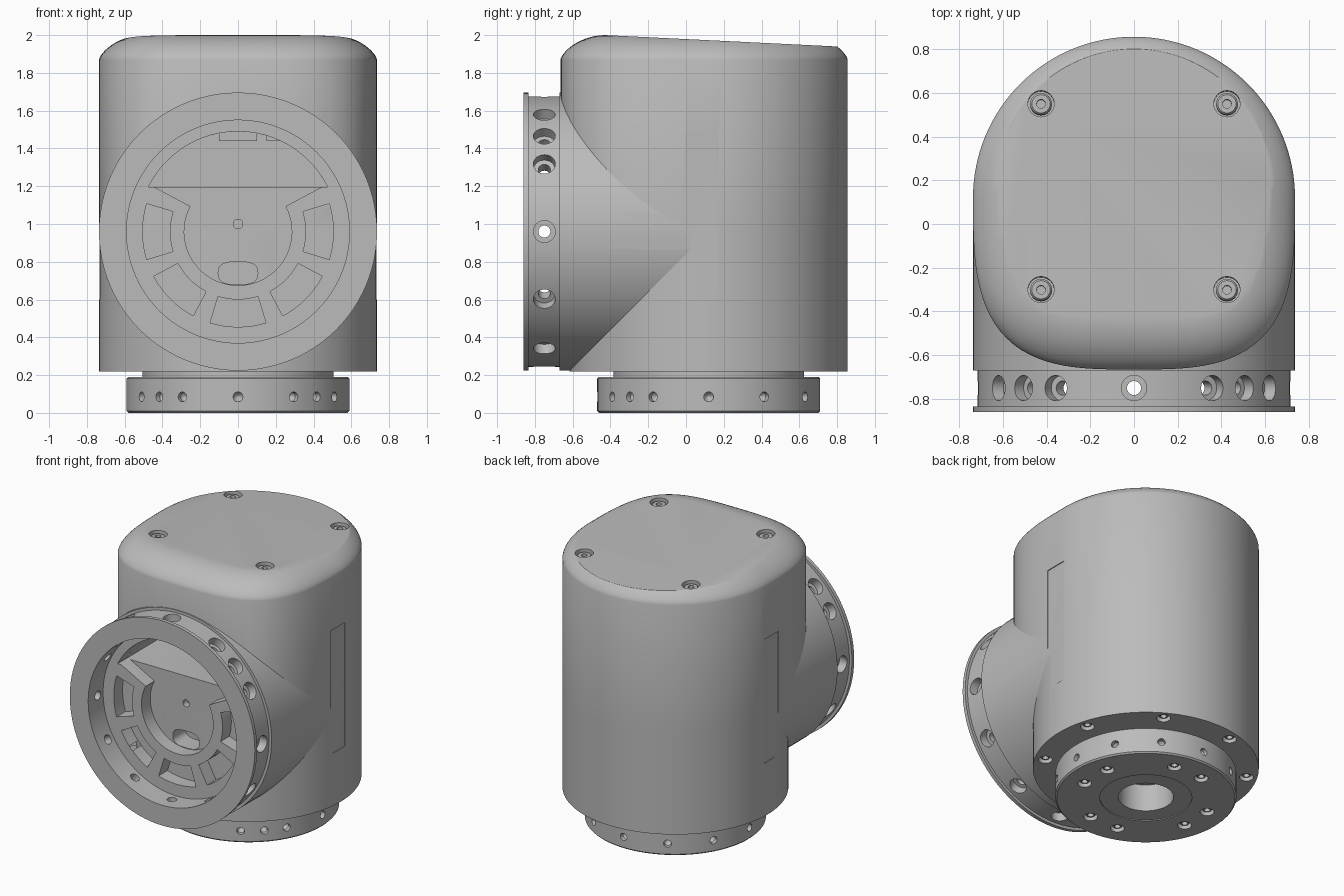
import bpy, bmesh
from math import sin, cos, radians, copysign
from mathutils import Vector, Matrix

if "Cube" in bpy.data.objects:
    bpy.data.objects.remove(bpy.data.objects["Cube"])

grey = bpy.data.materials.new("machined_grey")
grey.use_nodes = True
grey.diffuse_color = (0.5, 0.5, 0.5, 1)
grey.node_tree.nodes["Principled BSDF"].inputs["Base Color"].default_value = (0.5, 0.5, 0.5, 1)

AXIS_Y = 0.12      # vertical axis of the housing
PORT_Z = 0.96      # height of the front port axis
R = 0.736


def finish(name, bm):
    bmesh.ops.remove_doubles(bm, verts=bm.verts, dist=1e-5)
    bmesh.ops.recalc_face_normals(bm, faces=bm.faces)
    mesh = bpy.data.meshes.new(name)
    bm.to_mesh(mesh)
    bm.free()
    mesh.materials.append(grey)
    ob = bpy.data.objects.new(name, mesh)
    bpy.context.collection.objects.link(ob)
    smooth(mesh)
    return ob


def smooth(mesh):
    mesh.shade_smooth()
    mesh.set_sharp_from_angle(angle=radians(30))


def bridge(bm, a, b):
    n = len(a)
    for i in range(n):
        bm.faces.new((a[i], a[(i + 1) % n], b[(i + 1) % n], b[i]))


def at(loc, direction):
    """Frame at loc whose z axis points along direction."""
    q = Vector(direction).to_track_quat('Z', 'Y')
    return Matrix.Translation(loc) @ q.to_matrix().to_4x4()


def lathe(name, profile, frames, seg=24):
    """Turn an (r, z) profile that starts and ends on the axis."""
    bm = bmesh.new()
    for m in frames:
        rings = []
        for r, z in profile:
            if r == 0:
                rings.append([bm.verts.new(m @ Vector((0, 0, z)))])
            else:
                rings.append([bm.verts.new(m @ Vector((r * cos(radians(360 * i / seg)),
                              r * sin(radians(360 * i / seg)), z))) for i in range(seg)])
        for a, b in zip(rings, rings[1:]):
            if len(a) == 1 or len(b) == 1:
                tip, ring = (a, b) if len(a) == 1 else (b, a)
                for i in range(seg):
                    bm.faces.new((tip[0], ring[i], ring[(i + 1) % seg]))
            else:
                bridge(bm, a, b)
    return finish(name, bm)


def prisms(name, items):
    """Extrude (x, z) outlines along y; each item is outline, y0, y1."""
    bm = bmesh.new()
    for poly, y0, y1 in items:
        a, b = ([bm.verts.new((x, y, z)) for x, z in poly] for y in (y0, y1))
        bridge(bm, a, b)
        bm.faces.new(a)
        bm.faces.new(b)
    return finish(name, bm)


def arc(r, a0, a1, n=24):
    angles = [radians(a0 + (a1 - a0) * i / n) for i in range(n + 1)]
    return [(r * cos(a), PORT_Z + r * sin(a)) for a in angles]


def rect(x0, x1, z0, z1):
    return [(x0, z0), (x1, z0), (x1, z1), (x0, z1)]


def cut(ob, cutters):
    for c in cutters:
        mod = ob.modifiers.new(c.name, 'BOOLEAN')
        mod.operation, mod.solver, mod.object = 'DIFFERENCE', 'EXACT', c
    bpy.context.view_layer.update()
    graph = bpy.context.evaluated_depsgraph_get()
    mesh = bpy.data.meshes.new_from_object(ob.evaluated_get(graph))
    ob.modifiers.clear()
    ob.data = mesh
    smooth(mesh)


# Housing: round below, squared-off front above, rounded lid
def outline(bm, z, square, inset=0.0, n=128):
    ring = []
    for i in range(n):
        c, s = cos(radians(360 * i / n)), sin(radians(360 * i / n))
        front = square and s < -1e-6
        p, b = (3.2, 0.785) if front else (2, R)
        r = (abs(c / R) ** p + abs(s / b) ** p) ** (-1 / p)
        x, y = r * c, r * s
        normal = Vector((copysign(abs(x / R) ** (p - 1) / R, x),
                         copysign(abs(y / b) ** (p - 1) / b, y))).normalized()
        ring.append(bm.verts.new((x - inset * normal.x, AXIS_Y + y - inset * normal.y, z)))
    return ring


bm = bmesh.new()
rings = [outline(bm, 0.22, False), outline(bm, PORT_Z, False),
         outline(bm, PORT_Z, True), outline(bm, 1.87, True)]
for i in range(1, 13):
    u = (i / 12) ** 1.5
    rings.append(outline(bm, 1.87 + 0.13 * (1 - (1 - u) ** 2) ** 0.7, True, 0.24 * u))
for a, b in zip(rings, rings[1:]):
    bridge(bm, a, b)
bm.faces.new(rings[0])
bmesh.ops.remove_doubles(bm, verts=bm.verts, dist=1e-5)
# Sloping flat top
bmesh.ops.bisect_plane(bm, geom=bm.verts[:] + bm.edges[:] + bm.faces[:], plane_co=(0, -0.43, 2),
                       plane_no=(0, 0.049, 1), clear_outer=True)
bmesh.ops.holes_fill(bm, edges=[e for e in bm.edges if e.is_boundary])
housing = finish("housing", bm)

# Front port with neck and flange
port = lathe("front_port", [(0, 0.118), (R, 0.118), (R, -0.67), (0.716, -0.67), (0.716, -0.834),
             (R, -0.834), (R, -0.86), (0.59, -0.86), (0.59, -0.69), (0, -0.69)],
             [at((0, 0, PORT_Z), (0, 1, 0))], 96)

# Base plate with central bore
base = lathe("base_plate", [(0, 0.2), (0.18, 0.2), (0.18, 0.006), (0.3, 0.006), (0.3, 0),
             (0.58, 0), (0.59, 0.01), (0.59, 0.182), (0.582, 0.19), (0.505, 0.19),
             (0.505, 0.225), (0, 0.225)], [at((0, AXIS_Y, 0), (0, 0, 1))], 96)

# Port openings: keyhole pocket, windows, deep upper cavity, slot and pin hole
keyhole = arc(0.53, 28, 152) + arc(0.285, 152, 388, 40)
windows = [arc(0.505, a - 17, a + 17, 8) + arc(0.36, a + 17, a - 17, 8)
           for a in (180, 225, 270, 315, 360)]
pockets = prisms("pocket_cutter", [(p, -0.75, -0.59) for p in [keyhole] + windows])
slot = [(0.105 * copysign(abs(cos(radians(t))) ** 0.7, cos(radians(t))),
         0.74 + 0.06 * copysign(abs(sin(radians(t))) ** 0.7, sin(radians(t))))
        for t in range(0, 360, 15)]
cavity = prisms("cavity_cutter", [(arc(0.53, 26.5, 153.5), -0.72, 0.2), (slot, -0.65, -0.45)])
pin_hole = lathe("pin_cutter", [(0, -0.05), (0.025, -0.05), (0.025, 0.05), (0, 0.05)],
                 [at((0, -0.59, 1.0), (0, -1, 0))])

# Radial holes: every 30 degrees with two extra at 45
spread = list(range(0, 360, 30)) + [45, 135]
port_dirs = [Vector((cos(radians(a)), 0, sin(radians(a)))) for a in spread]
port_holes = lathe("port_hole_cutter", [(0, -0.2), (0.032, -0.2), (0.032, -0.06), (0.058, -0.06),
                   (0.058, 0.012), (0, 0.012)],
                   [at(Vector((0, -0.75, PORT_Z)) + d * 0.716, d) for d in port_dirs])
base_dirs = [Vector((cos(radians(a)), -sin(radians(a)), 0)) for a in spread]
base_holes = lathe("base_hole_cutter", [(0, -0.06), (0.012, -0.05), (0.026, -0.03), (0.026, 0.01),
                   (0, 0.01)],
                   [at(Vector((0, AXIS_Y, 0.085)) + d * 0.59, d) for d in base_dirs], 16)


# Axial screws: lid, housing underside and base underside
def around(r, z, angles):
    return [at((r * cos(radians(a)), AXIS_Y + r * sin(radians(a)), z), (0, 0, -1)) for a in angles]


screw_sets = {
    "lid": [at((x, y, 2 - 0.049 * (y + 0.43)), (0, 0.049, 1))
            for x in (-0.425, 0.425) for y in (-0.3, 0.55)],
    "underside": around(0.665, 0.22, range(15, 375, 45)),
    "base": around(0.44, 0, [a + d for a in (0, 90, 180, 270) for d in (-15, 15)])}
wells = {}
for key, frames in screw_sets.items():
    rad = 0.06 if key == "lid" else 0.046
    wells[key] = lathe(key + "_well_cutter", [(0, -0.07), (rad, -0.07), (rad, 0.02), (0, 0.02)], frames)
    lathe(key + "_screws", [(0, -0.05), (0.02, -0.05), (0.02, -0.015), (rad - 0.018, -0.015),
          (rad - 0.01, -0.025), (rad - 0.01, -0.075), (0, -0.075)], frames)

# Shallow flats on both sides
flats = prisms("flat_cutter", [(rect(s * 0.73, s * 0.8, 0.6, 1.49), 0, 0.165) for s in (-1, 1)])

cut(housing, [wells["lid"], wells["underside"], pockets, cavity, pin_hole, flats])
cut(port, [pockets, cavity, pin_hole, port_holes, flats])
cut(base, [base_holes, wells["base"]])
for ob in [pockets, cavity, pin_hole, port_holes, base_holes, flats] + list(wells.values()):
    bpy.data.objects.remove(ob)

# Small blocks hanging in the upper cavity
prisms("cavity_blocks", [(rect(-0.1, 0.1, 1.44, 1.5), -0.45, -0.3),
                         (rect(0.15, 0.22, 1.44, 1.5), -0.45, -0.3)])
